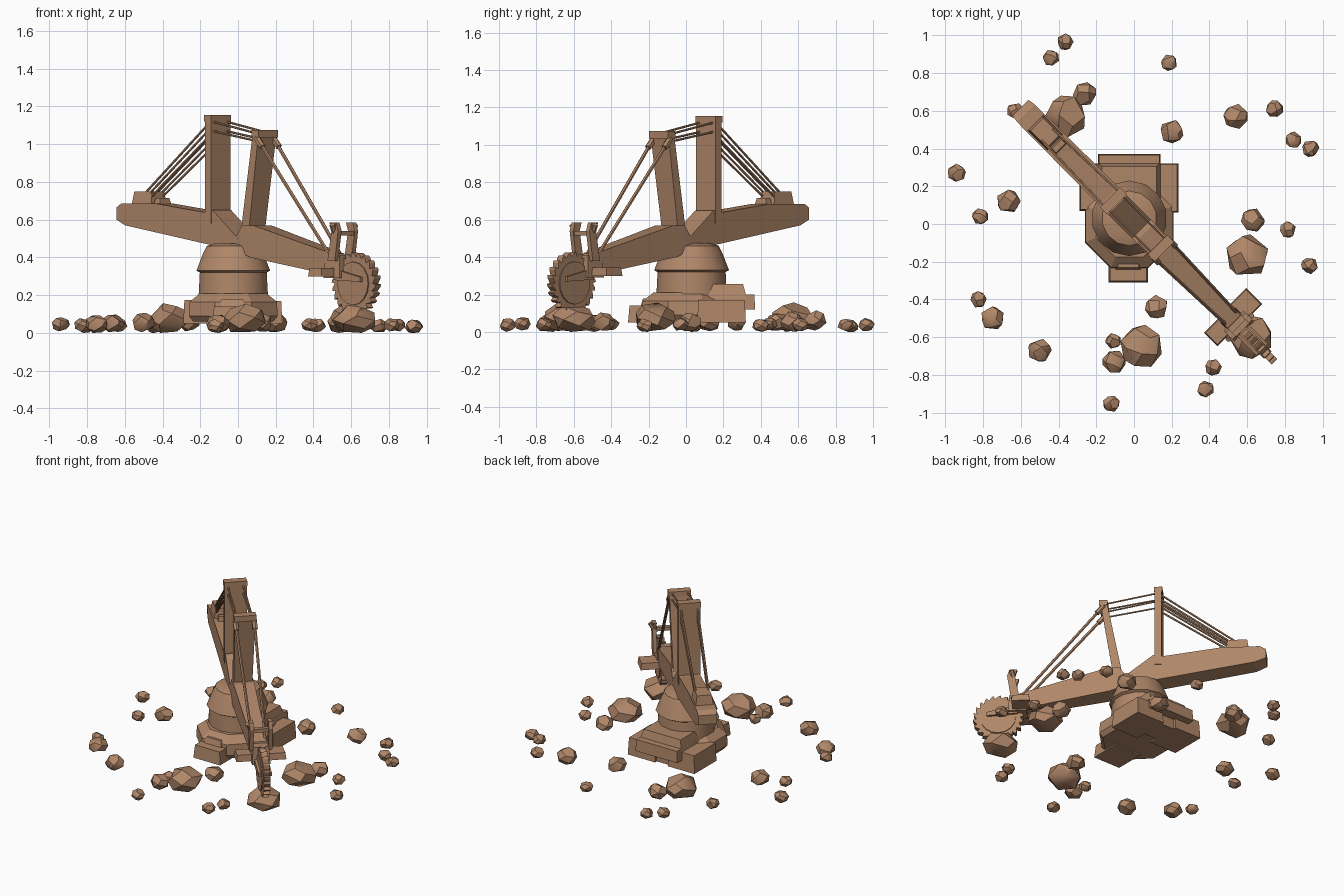
import bpy, bmesh, math, random
from mathutils import Vector, Matrix

if "Cube" in bpy.data.objects:
    bpy.data.objects.remove(bpy.data.objects["Cube"])

random.seed(4)
clay = bpy.data.materials.new("brown_clay")
clay.diffuse_color = (0.43, 0.24, 0.14, 1)
clay.use_nodes = True
clay.node_tree.nodes["Principled BSDF"].inputs["Base Color"].default_value = clay.diffuse_color

# Machine frame: local x runs along the boom, local y across it
BOOM = Matrix.Rotation(math.radians(-45), 4, 'Z') @ Matrix.Translation((0, 0.01, 0))
WORLD = Matrix.Identity(4)


def finish(name, bm, matrix=WORLD, smooth=None):
    bmesh.ops.recalc_face_normals(bm, faces=bm.faces[:])
    bm.transform(matrix)
    mesh = bpy.data.meshes.new(name)
    bm.to_mesh(mesh)
    bm.free()
    mesh.materials.append(clay)
    ob = bpy.data.objects.new(name, mesh)
    bpy.context.collection.objects.link(ob)
    if smooth:
        bpy.ops.object.select_all(action='DESELECT')
        ob.select_set(True)
        bpy.context.view_layer.objects.active = ob
        bpy.ops.object.shade_smooth_by_angle(angle=math.radians(smooth))
    return ob


def loft(bm, rings):
    """Join equal rings of points with quads and cap both ends."""
    loops = [[bm.verts.new(p) for p in ring] for ring in rings]
    n = len(loops[0])
    for a, b in zip(loops, loops[1:]):
        for i in range(n):
            j = (i + 1) % n
            bm.faces.new((a[i], a[j], b[j], b[i]))
    bm.faces.new(loops[0])
    bm.faces.new(loops[-1])


def side_profile(name, points, centre=0.0):
    """Side outline of (along, height, half width) points, extruded across."""
    bm = bmesh.new()
    loft(bm, [[(s, centre + k * w, z) for s, z, w in points] for k in (-1, 1)])
    return finish(name, bm, BOOM)


def block(name, x0, x1, y0, y1, z0, z1, taper=0.0, matrix=WORLD):
    """Box whose top is drawn in by taper on each side."""
    bm = bmesh.new()
    loft(bm, [[(x0 + t, y0 + t, z), (x1 - t, y0 + t, z), (x1 - t, y1 - t, z), (x0 + t, y1 - t, z)]
              for z, t in ((z0, 0), (z1, taper))])
    return finish(name, bm, matrix)


def lathe(name, centre, profile, sides, smooth=None):
    bm = bmesh.new()
    step = 2 * math.pi / sides
    loft(bm, [[(centre[0] + r * math.cos((i + .5) * step), centre[1] + r * math.sin((i + .5) * step), z)
               for i in range(sides)] for r, z in profile])
    return finish(name, bm, WORLD, smooth)


def rod(name, a, b, radius):
    a, b = Vector(a), Vector(b)
    bm = bmesh.new()
    bmesh.ops.create_cone(bm, cap_ends=True, segments=6, radius1=radius, radius2=radius, depth=(b - a).length)
    turn = (b - a).to_track_quat('Z', 'Y').to_matrix().to_4x4()
    return finish(name, bm, BOOM @ Matrix.Translation((a + b) / 2) @ turn)


# Pedestal: turret, hull and crawler pads
lathe("turret", (-0.025, 0.03),
      [(0.19, 0.17), (0.185, 0.26), (0.182, 0.32), (0.2, 0.33), (0.165, 0.42), (0.145, 0.46), (0.1, 0.475)], 14, 32)
lathe("hull", (-0.025, 0.0), [(0.23, 0.06), (0.255, 0.09), (0.25, 0.165), (0.19, 0.21)], 8)
block("rear_deck", -0.19, 0.14, 0.0, 0.325, 0.18, 0.255, 0.02)
block("rear_pad", -0.19, 0.14, 0.14, 0.37, 0.12, 0.2, 0.005)
block("rear_pad_lower", -0.17, 0.12, 0.13, 0.3, 0.05, 0.13)
block("right_pad", 0.02, 0.235, 0.06, 0.32, 0.05, 0.17, 0.006)
block("left_pad", -0.29, -0.08, 0.07, 0.32, 0.05, 0.175, 0.006)
block("front_pad", -0.135, 0.075, -0.31, -0.1, 0.05, 0.14, 0.008)
block("front_pad_step", -0.1, 0.04, -0.245, -0.1, 0.13, 0.18, 0.015)

# Beams and masts
side_profile("rear_beam", [(-.86, .60, .06), (-.86, .665, .06), (-.82, .685, .066), (-.56, .685, .068),
                           (-.2, .64, .07), (-.13, .65, .07), (.06, .5, .07), (.06, .42, .07),
                           (-.14, .465, .07), (-.79, .57, .066)])
side_profile("front_boom", [(0, .45, .07), (.09, .57, .07), (.17, .57, .068), (.74, .42, .048),
                            (.77, .30, .045), (.15, .40, .068)])
side_profile("tower", [(-.185, .58, .073), (-.185, 1.13, .073), (-.14, 1.13, .073), (-.14, .58, .073)])
side_profile("tower_cap", [(-.19, 1.12, .075), (-.19, 1.155, .075), (-.138, 1.155, .075), (-.138, 1.12, .075)])
side_profile("front_mast", [(.07, .53, .06), (.167, 1.05, .068), (.21, 1.05, .068), (.13, .53, .06)])
side_profile("front_mast_cap", [(.163, 1.04, .073), (.165, 1.075, .073), (.218, 1.075, .073), (.218, 1.035, .073)])
block("winch_house", -0.75, -0.6, -0.06, 0.06, 0.67, 0.75, 0.012, BOOM)
block("winch_house_front", -0.6, -0.55, -0.045, 0.045, 0.67, 0.715, 0.01, BOOM)

# Cables, mirrored across the boom
for side, k in (("left", -1), ("right", 1)):
    rod(f"boom_cable_{side}", (.205, k * .062, 1.02), (.72, k * .042, .41), .010)
    rod(f"boom_cable_anchor_{side}", (.19, k * .062, 1.035), (.235, k * .062, .985), .018)
    for i in range(3):
        rod(f"rear_cable_{side}_{i}", (-.16, k * .055, 1.12 - .035 * i), (-.69 + .035 * i, k * .042, .72), .007)
    for i in range(2):
        rod(f"top_cable_{side}_{i}", (-.15, k * .05, 1.12 - .05 * i), (.19, k * .05, 1.055 - .04 * i), .006)
    # Fork posts over the digging wheel
    side_profile(f"fork_post_{side}", [(.735, .38, .013), (.765, .54, .013), (.75, .585, .013),
                                       (.80, .585, .013), (.815, .54, .013), (.79, .38, .013)], k * .062)
    rod(f"fork_tip_{side}", (.775, k * .06, .53), (.785, k * .088, .575), .016)
block("fork_crossbar", .775, .805, -.065, .065, .515, .54, 0, BOOM)

# Boom head and side platforms
block("boom_head", .69, .81, -.06, .06, .29, .41, .008, BOOM)
block("left_platform", .67, .77, -.155, -.04, .30, .345, .006, BOOM)
block("right_platform", .66, .78, .04, .17, .30, .345, .006, BOOM)

# Digging wheel with saw-like buckets
teeth, hub = 22, Vector((.877, .262))
rim = []
for i in range(teeth):
    for frac, r in ((0, .142), (.12, .165), (.45, .16)):
        a = -2 * math.pi * (i + frac) / teeth
        rim.append((hub.x + r * math.cos(a), hub.y + r * math.sin(a), .021))
side_profile("digging_wheel", rim)
plate = [(hub.x + .115 * math.cos(i * math.pi / 8), hub.y + .115 * math.sin(i * math.pi / 8), .028) for i in range(16)]
side_profile("wheel_plate", plate)
for side, k in (("left", -1), ("right", 1)):
    side_profile(f"wheel_arm_{side}", [(.75, .28, .008), (.75, .34, .008), (.95, .295, .008), (.95, .27, .008)], k * .036)

# Scattered rocks: x, y, radius
rocks = [(-.44, .88, .045), (-.365, .965, .045), (-.26, .69, .065), (-.36, .57, .115), (.185, .855, .045),
         (.2, .49, .065), (.54, .57, .068), (.745, .61, .048), (.845, .445, .045), (.935, .4, .047),
         (.63, .02, .065), (.815, -.03, .045), (.93, -.22, .046), (.6, -.17, .118), (-.94, .27, .05),
         (-.815, .04, .045), (-.665, .12, .065), (-.825, -.4, .045), (-.75, -.5, .065), (-.5, -.67, .065),
         (-.11, -.62, .043), (-.105, -.73, .065), (.04, -.65, .118), (.12, -.44, .065), (-.12, -.952, .046),
         (.42, -.76, .046), (.38, -.875, .046), (.62, -.6, .12), (-.63, .6, .045)]
for n, (x, y, r) in enumerate(rocks):
    bm = bmesh.new()
    count = 18
    spin = random.uniform(0, 6.28)
    height = .82 * r if r < .1 else .7 * r
    for i in range(count):
        z = 1 - 2 * (i + .5) / count
        a = i * 2.39996 + spin + random.uniform(-.25, .25)
        q = math.sqrt(1 - z * z)
        bm.verts.new((x + r * q * math.cos(a), y + r * q * math.sin(a),
                      height * (1 + max(-.9, z) + random.uniform(-.1, .1))))
    res = bmesh.ops.convex_hull(bm, input=bm.verts[:])
    loose = [v for v in bm.verts if not v.link_faces]
    bmesh.ops.delete(bm, geom=loose, context='VERTS')
    bmesh.ops.dissolve_limit(bm, angle_limit=math.radians(18), verts=bm.verts[:], edges=bm.edges[:])
    low = min(v.co.z for v in bm.verts)
    finish(f"rock_{n + 1}", bm, Matrix.Translation((0, 0, -low + .004 * (n % 3))), 35)
